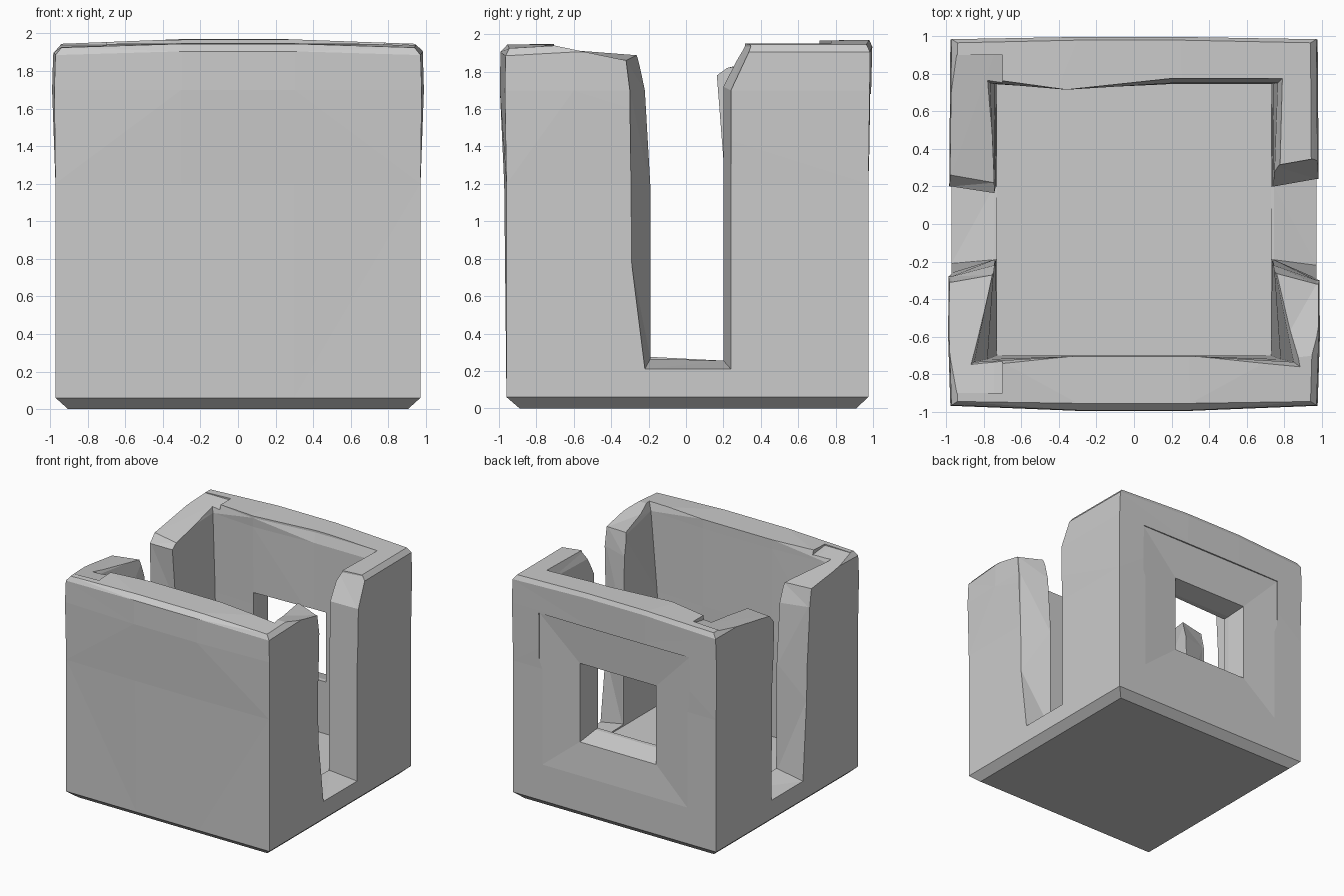
import bpy, bmesh

if "Cube" in bpy.data.objects:
    bpy.data.objects.remove(bpy.data.objects["Cube"])


def loft(name, rings):
    """Closed triangulated solid through a list of equal-length point rings."""
    bm = bmesh.new()
    vs = [[bm.verts.new(p) for p in r] for r in rings]
    n = len(rings[0])
    for a, b in zip(vs, vs[1:]):
        for i in range(n):
            j = (i + 1) % n
            bm.faces.new((a[i], a[j], b[j], b[i]))
    bm.faces.new(vs[0][::-1])
    bm.faces.new(vs[-1])
    bm.normal_update()
    bmesh.ops.triangulate(bm, faces=bm.faces[:])
    bm.normal_update()
    if bm.calc_volume(signed=True) < 0:
        bmesh.ops.reverse_faces(bm, faces=bm.faces[:])
    me = bpy.data.meshes.new(name)
    bm.to_mesh(me)
    bm.free()
    ob = bpy.data.objects.new(name, me)
    bpy.context.collection.objects.link(ob)
    return ob


def carve(target, cutter):
    mod = target.modifiers.new(cutter.name, 'BOOLEAN')
    mod.operation = 'DIFFERENCE'
    mod.solver = 'MANIFOLD'
    mod.object = cutter
    bpy.context.view_layer.update()
    bpy.context.view_layer.objects.active = target
    bpy.ops.object.modifier_apply(modifier=mod.name)
    bpy.data.objects.remove(cutter)


def outer(z, x, yf, yb, bulge_f=0, bulge_b=0, side=0, lift_b=0, drop=0):
    """Outer wall outline with bulging front, back and sides."""
    return [(-x, yf, z - drop), (-.3, yf - bulge_f, z), (.3, yf - bulge_f, z), (x, yf, z - drop),
            (x + side, -.6, z), (x, yb, z),
            (.25, yb + bulge_b, z + lift_b), (-.3, yb + bulge_b, z + lift_b), (-x, yb, z),
            (-x - side, -.6, z)]


def inner(z, fx, fy, sx, bx, by, bow=0.0):
    """Cavity outline, wider at the front corners than beside the slots."""
    return [(-fx, -fy, z), (-.33, -fy + bow, z), (.33, -fy + bow, z), (fx, -fy, z),
            (sx, -.22, z), (sx, .2, z), (bx, by, z), (.2, by, z),
            (-.36, by - bow, z), (-bx, by, z), (-sx, .2, z), (-sx, -.22, z)]


# Thick-walled body with chamfered base and rim
body = loft("box_body", [
    outer(0, .905, -.89, .91),
    outer(.06, .972, -.96, .975),
    outer(1.2, .972, -.96, .975, .012),
    outer(1.7, .978, -.968, .982, .027, .008, .012),
    outer(1.905, .972, -.965, .984, .027, .012, .012, .03, .02),
    outer(1.945, .94, -.945, .965, .01, .014, .01, .025, .02)])

# Open cavity
carve(body, loft("cavity", [
    inner(.25, .73, .70, .73, .73, .745),
    inner(1.2, .78, .72, .735, .74, .745, .02),
    inner(1.87, .85, .735, .745, .765, .75, .03),
    inner(1.95, .89, .765, .775, .79, .775, .06),
    inner(2.3, .89, .765, .775, .79, .775, .06)]))

# Side slots: (y, z) profiles on the outer and inner wall surfaces
right_out = [(-.22, .21), (.24, .21), (.24, 1.7), (.35, 1.935), (.35, 2.2), (-.72, 2.2),
             (-.72, 1.943), (-.32, 1.86), (-.30, 1.7), (-.29, .77)]
right_in = [(-.19, .265), (.2, .255), (.2, 1.72), (.31, 1.935), (.31, 2.2), (-.72, 2.2),
            (-.72, 1.943), (-.26, 1.89), (-.22, 1.7), (-.19, 1.18)]
left_out = [(-.21, .22), (.22, .22), (.21, 1.33), (.2, 1.76), (.26, 1.83), (.9, 1.94), (.9, 2.2),
            (-.9, 2.2), (-.9, 1.925), (-.31, 1.85), (-.28, 1.7), (-.26, .9)]
left_in = [(-.19, .275), (.2, .255), (.2, 1.33), (.165, 1.78), (.22, 1.82), (.9, 1.94), (.9, 2.2),
           (-.9, 2.2), (-.9, 1.925), (-.27, 1.86), (-.22, 1.7), (-.19, 1.18)]
for name, sx, pin, pout in (("right_slot", 1, right_in, right_out),
                            ("left_slot", -1, left_in, left_out)):
    carve(body, loft(name, [[(sx * x, y, z) for y, z in p]
                            for x, p in ((.7, pin), (.745, pin), (.972, pout), (1.2, pout))]))


# Rear window with a shallow dished surround
def window(y, x0, x1, z0, z1):
    return [(x0, y, z0), (x1, y, z0), (x1, y, z1), (x0, y, z1)]


carve(body, loft("window", [
    window(.6, -.36, .32, .70, 1.30),
    window(.78, -.36, .32, .70, 1.30),
    window(.95, -.38, .35, .65, 1.33),
    window(.977, -.72, .72, .35, 1.68),
    window(1.1, -.72, .72, .35, 1.68)]))
